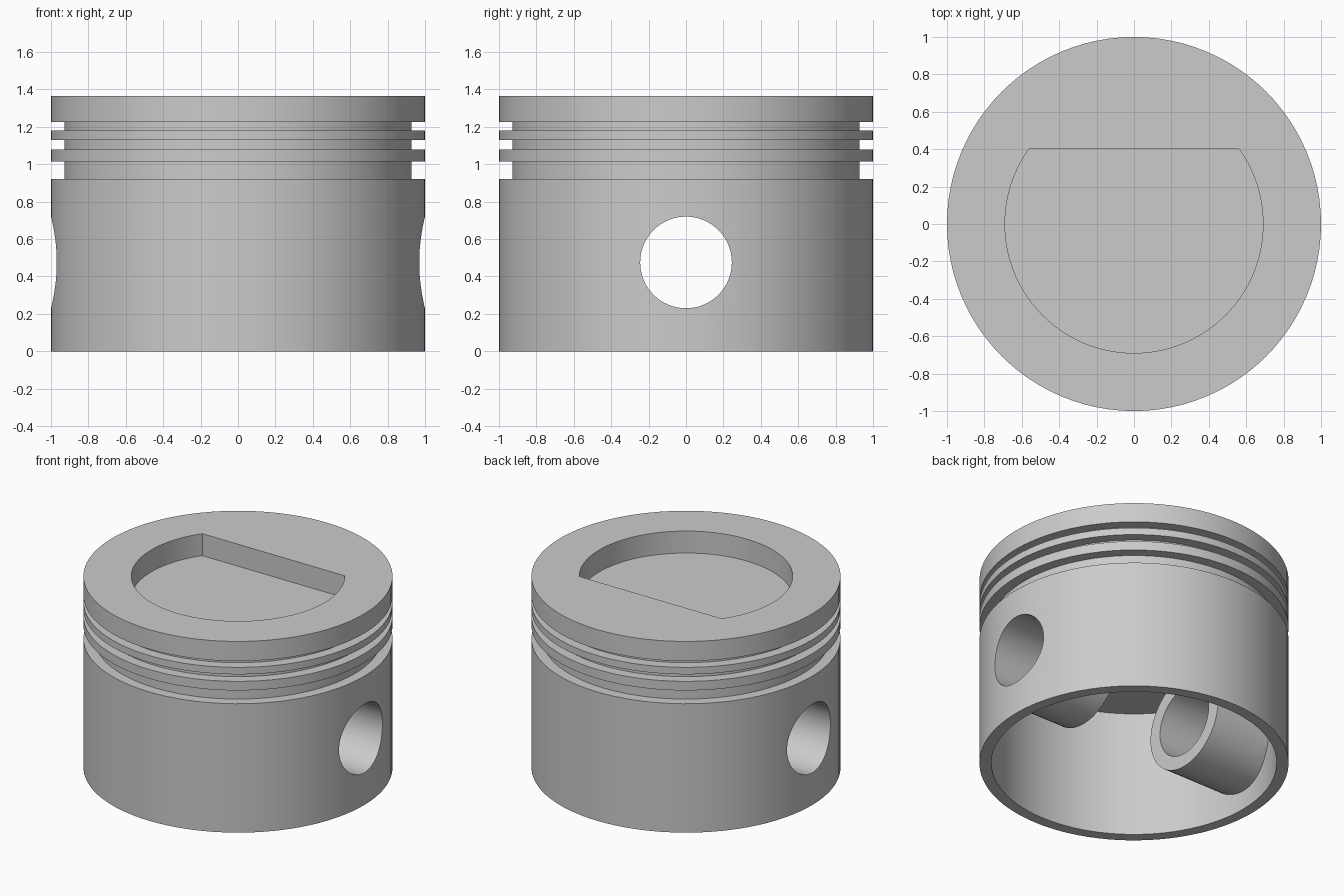
import bpy, bmesh, math
from mathutils import Matrix

if "Cube" in bpy.data.objects:
    bpy.data.objects.remove(bpy.data.objects["Cube"])

SEG = 96
HEIGHT, GROOVE_R, CAVITY_R, CAVITY_TOP = 1.365, 0.928, 0.923, 0.90
PIN_Z, PIN_R, BOSS_R, BOSS_IN = 0.475, 0.245, 0.34, 0.425


def make_object(name, bm):
    bmesh.ops.recalc_face_normals(bm, faces=bm.faces)
    mesh = bpy.data.meshes.new(name)
    bm.to_mesh(mesh)
    bm.free()
    obj = bpy.data.objects.new(name, mesh)
    bpy.context.collection.objects.link(obj)
    return obj


def lathe(name, profile):
    """Spin an (r, z) profile that starts and ends on the z axis."""
    bm = bmesh.new()
    verts = [bm.verts.new((r, 0, z)) for r, z in profile]
    edges = [bm.edges.new(pair) for pair in zip(verts, verts[1:])]
    bmesh.ops.spin(bm, geom=verts + edges, cent=(0, 0, 0), axis=(0, 0, 1),
                   angle=math.tau, steps=SEG, use_duplicate=False)
    bmesh.ops.remove_doubles(bm, verts=bm.verts, dist=1e-5)
    return make_object(name, bm)


def rod_x(name, radius, x0, x1):
    """Cylinder along x at pin height."""
    bm = bmesh.new()
    place = Matrix.Translation(((x0 + x1) / 2, 0, PIN_Z)) @ Matrix.Rotation(math.pi / 2, 4, 'Y')
    bmesh.ops.create_cone(bm, cap_ends=True, segments=64, radius1=radius,
                          radius2=radius, depth=x1 - x0, matrix=place)
    return make_object(name, bm)


def combine(target, tool, operation):
    mod = target.modifiers.new(operation.title(), 'BOOLEAN')
    mod.object, mod.operation, mod.solver = tool, operation, 'EXACT'
    bpy.context.view_layer.objects.active = target
    bpy.ops.object.modifier_apply(modifier=mod.name)
    bpy.data.objects.remove(tool, do_unlink=True)


# Body: skirt, three ring grooves, crown and hollow underside
profile = [(0, CAVITY_TOP), (CAVITY_R, CAVITY_TOP), (CAVITY_R, 0), (1, 0)]
for low, high in ((0.92, 1.015), (1.08, 1.13), (1.18, 1.225)):
    profile += [(1, low), (GROOVE_R, low), (GROOVE_R, high), (1, high)]
profile += [(1, HEIGHT), (0, HEIGHT)]
piston = lathe("piston", profile)

# Pin bosses reaching inward from each side wall
for x0, x1 in ((BOSS_IN, 0.933), (-0.933, -BOSS_IN)):
    combine(piston, rod_x("pin_boss", BOSS_R, x0, x1), 'UNION')

# Pin hole straight through both bosses
combine(piston, rod_x("pin_hole", PIN_R, -1.2, 1.2), 'DIFFERENCE')

# D-shaped pocket in the crown
POCKET_R, POCKET_Y, POCKET_FLOOR = 0.69, 0.4, HEIGHT - 0.157
start = math.asin(POCKET_Y / POCKET_R)
sweep = math.pi + 2 * start
bm = bmesh.new()
arc = [start - sweep * i / 72 for i in range(73)]
face = bm.faces.new([bm.verts.new((POCKET_R * math.cos(a), POCKET_R * math.sin(a), POCKET_FLOOR))
                     for a in arc])
top = bmesh.ops.extrude_face_region(bm, geom=[face])["geom"]
bmesh.ops.translate(bm, vec=(0, 0, 0.4),
                    verts=[g for g in top if isinstance(g, bmesh.types.BMVert)])
combine(piston, make_object("crown_pocket", bm), 'DIFFERENCE')

# Smooth curved walls, crisp edges
piston.select_set(True)
bpy.context.view_layer.objects.active = piston
bpy.ops.object.shade_smooth_by_angle(angle=math.radians(30))
